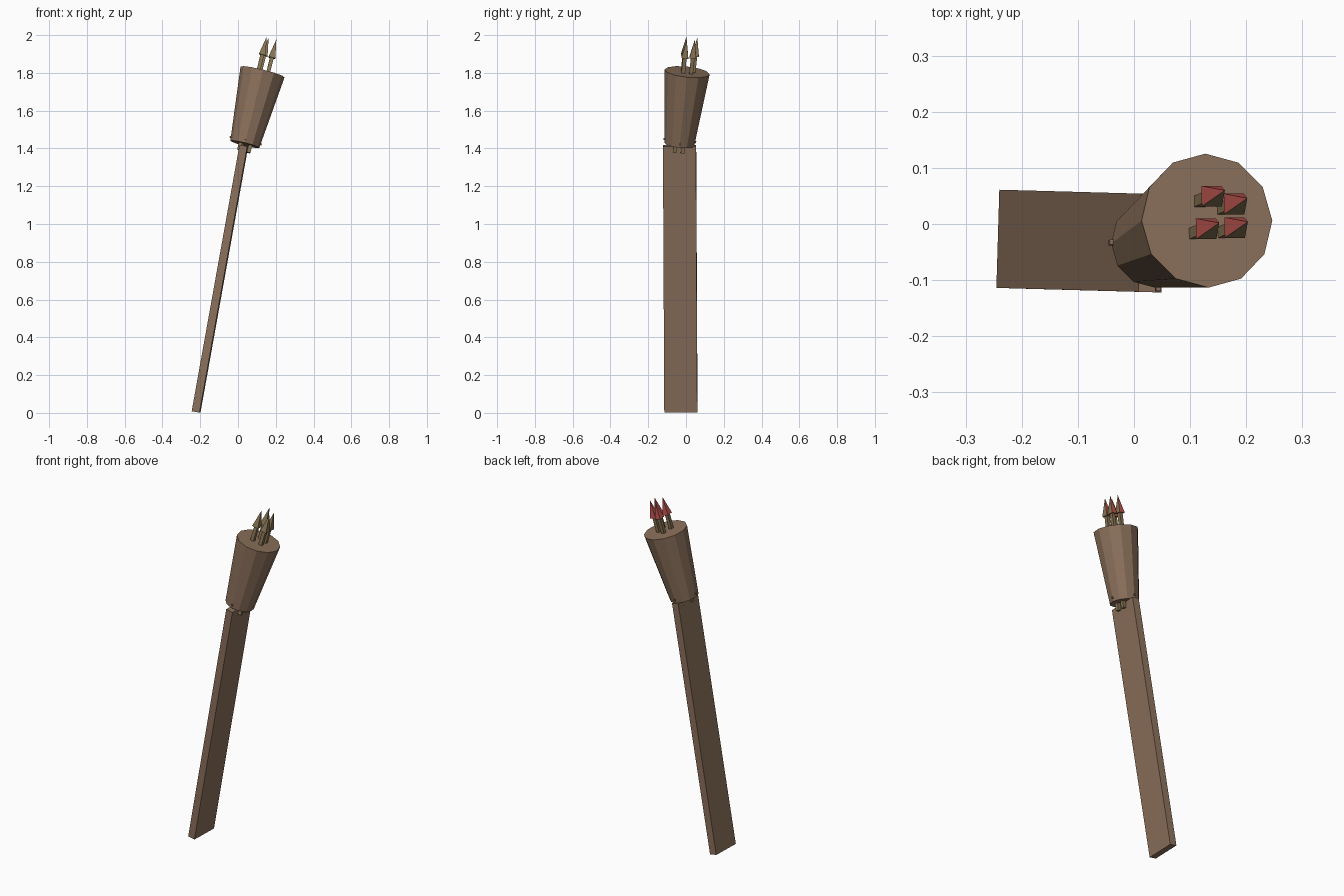
import bpy, bmesh, math
from mathutils import Vector, Matrix

if "Cube" in bpy.data.objects:
    bpy.data.objects.remove(bpy.data.objects["Cube"])


def material(name, rgb):
    m = bpy.data.materials.new(name)
    m.diffuse_color = (*rgb, 1)
    m.use_nodes = True
    m.node_tree.nodes["Principled BSDF"].inputs["Base Color"].default_value = m.diffuse_color
    return m


LEATHER = material("brown leather", (0.26, 0.165, 0.105))
WOOD = material("tan wood", (0.25, 0.18, 0.09))
RED = material("red paint", (0.50, 0.09, 0.08))


def frame(origin, axis, side=(0, 1, 0)):
    """Matrix with local z along axis and local y close to side."""
    z = Vector(axis).normalized()
    x = Vector(side).cross(z).normalized()
    y = z.cross(x)
    m = Matrix((x, y, z)).transposed().to_4x4()
    m.translation = Vector(origin)
    return m


def finish(name, bm, mats, world):
    bmesh.ops.recalc_face_normals(bm, faces=bm.faces)
    bm.transform(world)
    me = bpy.data.meshes.new(name)
    bm.to_mesh(me)
    bm.free()
    for m in mats:
        me.materials.append(m)
    ob = bpy.data.objects.new(name, me)
    bpy.context.collection.objects.link(ob)
    return ob


def cone(bm, sides, r1, r2, z1, z2, turn=0.0):
    """Capped frustum between local heights z1 and z2."""
    mat = Matrix.Translation((0, 0, (z1 + z2) / 2)) @ Matrix.Rotation(turn, 4, 'Z')
    return bmesh.ops.create_cone(bm, cap_ends=True, segments=sides, radius1=r1,
                                 radius2=r2, depth=z2 - z1, matrix=mat)["verts"]


def box(bm, size, centre=(0, 0, 0)):
    bmesh.ops.create_cube(bm, size=1, matrix=Matrix.Translation(centre)
                          @ Matrix.Diagonal((*size, 1)))


# Strap: a long flat board leaning to the right
low, high = Vector((-0.222, -0.027, 0.005)), Vector((0.031, -0.034, 1.415))
bm = bmesh.new()
box(bm, (0.042, 0.175, (high - low).length))
finish("strap", bm, [LEATHER], frame((low + high) / 2, high - low, (0.03, 1, 0)))

# Quiver: twelve-sided tapered tube with flat ends
base, top = Vector((0.036, -0.035, 1.422)), Vector((0.130, 0.006, 1.805))
axis = top - base
bm = bmesh.new()
cone(bm, 12, 0.079, 0.120, 0, axis.length)
finish("quiver", bm, [LEATHER], frame(base, axis))

# Thin crossed pins holding the quiver's lower end
bm = bmesh.new()
box(bm, (0.175, 0.009, 0.009), (0, 0, 0.02))
box(bm, (0.009, 0.175, 0.009), (0, 0, 0.02))
finish("base_pins", bm, [LEATHER], frame(base, axis))

# Arrows: square shafts through the quiver, pyramid heads red on two sides
tips = [(0.152, 0.002, 1.992), (0.203, 0.004, 1.977),
        (0.162, 0.060, 1.987), (0.202, 0.046, 1.975)]
HEAD, LENGTH = 0.10, 0.62
for i, tip in enumerate(tips):
    turn = math.radians(45)
    bm = bmesh.new()
    cone(bm, 4, 0.014, 0.014, -LENGTH, -HEAD, turn)
    head = set(cone(bm, 4, 0.026, 0, -HEAD, 0, turn))
    bmesh.ops.recalc_face_normals(bm, faces=bm.faces)
    for f in bm.faces:
        slanted = 0.05 < f.normal.z < 0.9
        if slanted and all(v in head for v in f.verts):
            f.material_index = int(f.normal.y - f.normal.x > 0.3)
    finish(f"arrow_{i + 1}", bm, [WOOD, RED], frame(tip, axis))
